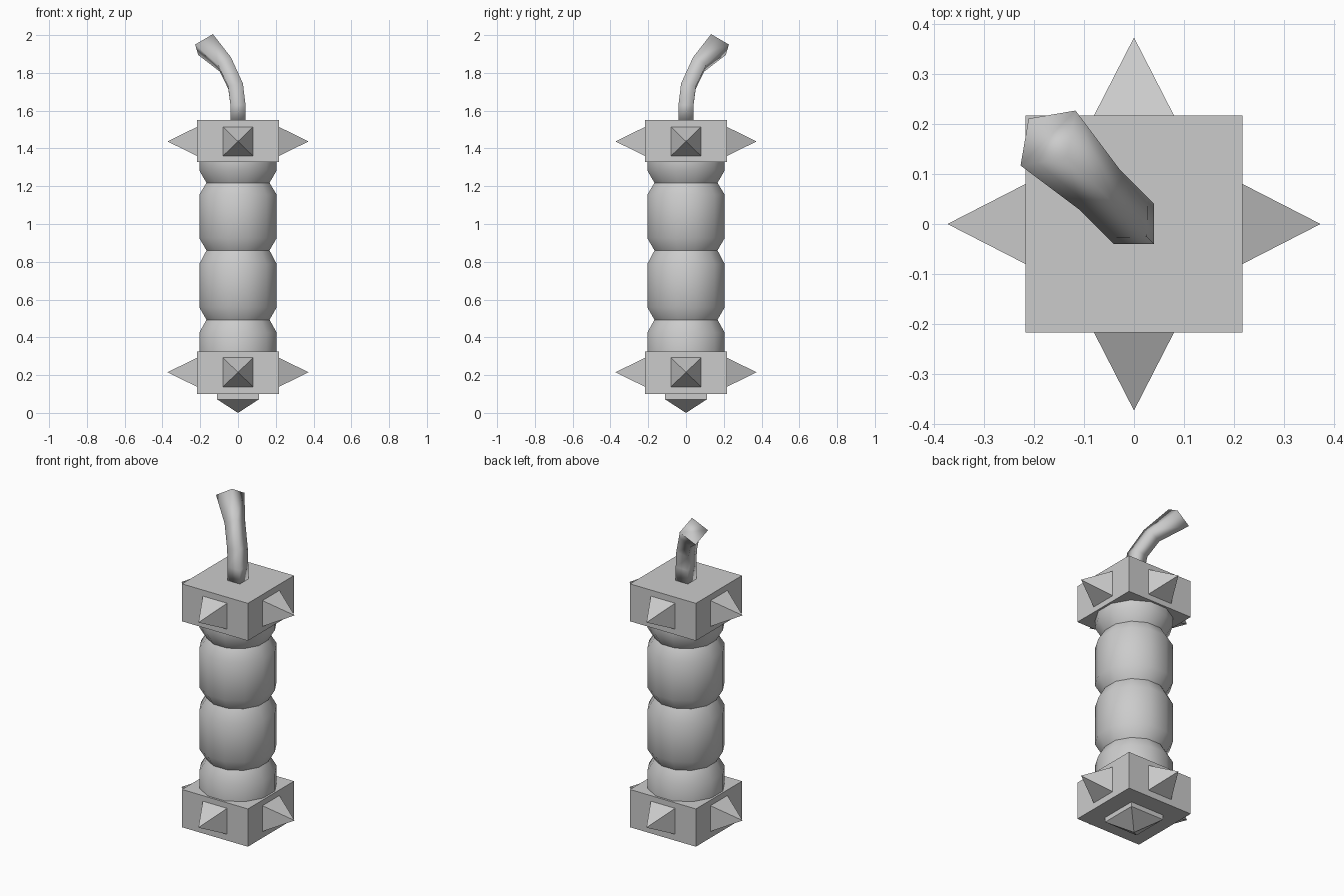
import bpy, bmesh, math
from mathutils import Vector, Matrix

cube = bpy.data.objects.get("Cube")
if cube:
    bpy.data.objects.remove(cube, do_unlink=True)

# One plain grey for every part
grey = bpy.data.materials.new("grey")
grey.use_nodes = True
colour = (0.6, 0.6, 0.6, 1)
grey.diffuse_color = colour
grey.node_tree.nodes["Principled BSDF"].inputs["Base Color"].default_value = colour


def finish(name, bm, smooth=None):
    bmesh.ops.recalc_face_normals(bm, faces=bm.faces)
    mesh = bpy.data.meshes.new(name)
    bm.to_mesh(mesh)
    bm.free()
    mesh.materials.append(grey)
    obj = bpy.data.objects.new(name, mesh)
    bpy.context.collection.objects.link(obj)
    if smooth:
        bpy.ops.object.select_all(action='DESELECT')
        obj.select_set(True)
        bpy.context.view_layer.objects.active = obj
        bpy.ops.object.shade_smooth_by_angle(angle=math.radians(smooth))
    return obj


def loft(name, rings, smooth=None):
    """Skin a list of point rings and cap both ends."""
    bm = bmesh.new()
    loops = [[bm.verts.new(p) for p in ring] for ring in rings]
    n = len(loops[0])
    for a, b in zip(loops, loops[1:]):
        for i in range(n):
            j = (i + 1) % n
            bm.faces.new((a[i], a[j], b[j], b[i]))
    bm.faces.new(loops[0])
    bm.faces.new(loops[-1])
    return finish(name, bm, smooth)


def ring(radius, z, sides):
    # Half-step turn keeps flat sides facing the axes
    step = math.tau / sides
    r = radius / math.cos(step / 2)
    return [Vector((r * math.cos((i + .5) * step), r * math.sin((i + .5) * step), z))
            for i in range(sides)]


def spike(name, half_w, half_h, height, matrix):
    bm = bmesh.new()
    base = [bm.verts.new((sx * half_w, sy * half_h, 0))
            for sx, sy in ((-1, -1), (1, -1), (1, 1), (-1, 1))]
    tip = bm.verts.new((0, 0, height))
    bm.faces.new(base)
    for i in range(4):
        bm.faces.new((base[i], base[(i + 1) % 4], tip))
    bm.transform(matrix)
    finish(name, bm)


# Grip with three pinched grooves
WIDE, NECK = 0.205, 0.167
profile = [(WIDE, 0.32), (WIDE, 0.425)]
for z in (0.493, 0.86, 1.218):
    profile += [(NECK, z), (WIDE, z + 0.066)]
    if z < 1:
        profile.append((WIDE, z + 0.295))
profile.append((WIDE, 1.33))
loft("grip", [ring(r, z, 12) for r, z in profile], 35)

# Square end blocks, each with four side spikes
HALF = 0.217
for label, low, high, mid in (("lower", 0.10, 0.325, 0.215), ("upper", 1.327, 1.55, 1.437)):
    loft(label + "_block", [ring(HALF, low, 4), ring(HALF, high, 4)])
    for i, side in enumerate(("front", "left", "back", "right")):
        m = (Matrix.Translation((0, 0, mid)) @ Matrix.Rotation(i * math.pi / 2, 4, 'Z')
             @ Matrix.Translation((0, -HALF, 0)) @ Matrix.Rotation(math.pi / 2, 4, 'X'))
        spike(f"{label}_{side}_spike", 0.08, 0.077, 0.156, m)

# Pommel plate and point
loft("pommel_plate", [ring(0.111, 0.072, 4), ring(0.111, 0.10, 4)])
spike("pommel_point", 0.111, 0.111, 0.072,
      Matrix.Translation((0, 0, 0.072)) @ Matrix.Rotation(math.pi, 4, 'X'))

# Square stem leaning to the back right: lean, height, tilt, half width
stem = [(0, 1.55, 0, .04), (0, 1.63, 0, .04), (.018, 1.73, 15, .04),
        (.095, 1.845, 42, .04), (.243, 1.95, 45, .055)]
out = Vector((-1, 1, 0)).normalized()
axis = Vector((0, 0, 1)).cross(out)
rings = []
for lean, z, tilt, half in stem:
    turn = Matrix.Rotation(math.radians(tilt), 3, axis)
    rings.append([turn @ p + out * lean + Vector((0, 0, z)) for p in ring(half, 0, 4)])
loft("curved_stem", rings, 100)
